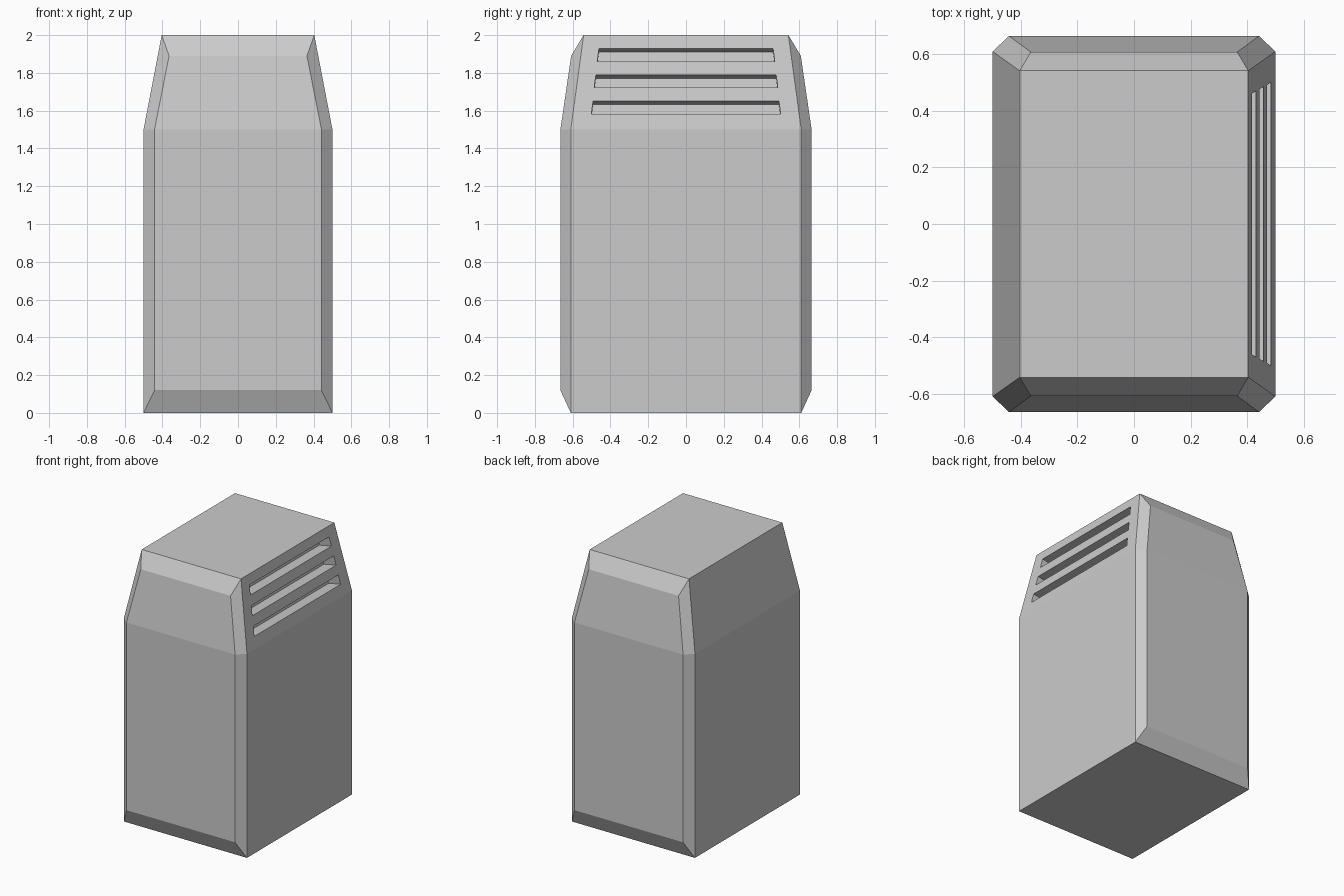
import bpy, bmesh
from mathutils import Vector

if "Cube" in bpy.data.objects:
    bpy.data.objects.remove(bpy.data.objects["Cube"])


def new_object(name, bm):
    bmesh.ops.recalc_face_normals(bm, faces=bm.faces)
    mesh = bpy.data.meshes.new(name)
    bm.to_mesh(mesh)
    bm.free()
    ob = bpy.data.objects.new(name, mesh)
    bpy.context.collection.objects.link(ob)
    return ob


# Housing: levels are (half width, half depth, height)
rim = [(0.5, 0.61, 0), (0.5, 0.61, 1.5), (0.404, 0.542, 2)]
panel = [(0.442, 0.665, 0.12), (0.442, 0.665, 1.5), (0.365, 0.608, 1.89)]


def outline(bm, levels, side):
    pts = [(x, side * y, z) for x, y, z in levels]
    pts += [(-x, side * y, z) for x, y, z in reversed(levels)]
    return [bm.verts.new(p) for p in pts]


bm = bmesh.new()
rings = [outline(bm, lv, s) for lv, s in
         ((panel, -1), (rim, -1), (rim, 1), (panel, 1))]
for a, b in zip(rings, rings[1:]):
    for i in range(6):
        j = (i + 1) % 6
        bm.faces.new((a[i], a[j], b[j], b[i]))
for r in (rings[0], rings[-1]):
    bm.faces.new((r[0], r[1], r[4], r[5]))
    bm.faces.new((r[1], r[2], r[3], r[4]))
housing = new_object("housing", bm)

# Vent slots, cut square to the sloping right side
slope = Vector((-0.096, 0, 0.5))
normal = Vector((0.5, 0, 0.096)).normalized()


def on_side(y, z):
    p = Vector((0.5, y, 1.5)) + slope * ((z - 1.5) / 0.5)
    return p


bm = bmesh.new()
for z, half in ((1.583, 0.501), (1.722, 0.486), (1.861, 0.47)):
    corners = [on_side(-half, z), on_side(half, z),
               on_side(half - 0.009, z + 0.068), on_side(-half + 0.009, z + 0.068)]
    outer = [bm.verts.new(p + normal * 0.05) for p in corners]
    inner = [bm.verts.new(p - normal * 0.1) for p in corners]
    bm.faces.new(outer)
    bm.faces.new(inner[::-1])
    for i in range(4):
        j = (i + 1) % 4
        bm.faces.new((outer[i], inner[i], inner[j], outer[j]))
cutter = new_object("vent_cutter", bm)
cutter.hide_render = True

cut = housing.modifiers.new("vents", 'BOOLEAN')
cut.operation = 'DIFFERENCE'
cut.solver = 'EXACT'
cut.object = cutter
bpy.context.view_layer.objects.active = housing
bpy.ops.object.modifier_apply(modifier=cut.name)
bpy.data.objects.remove(cutter)
